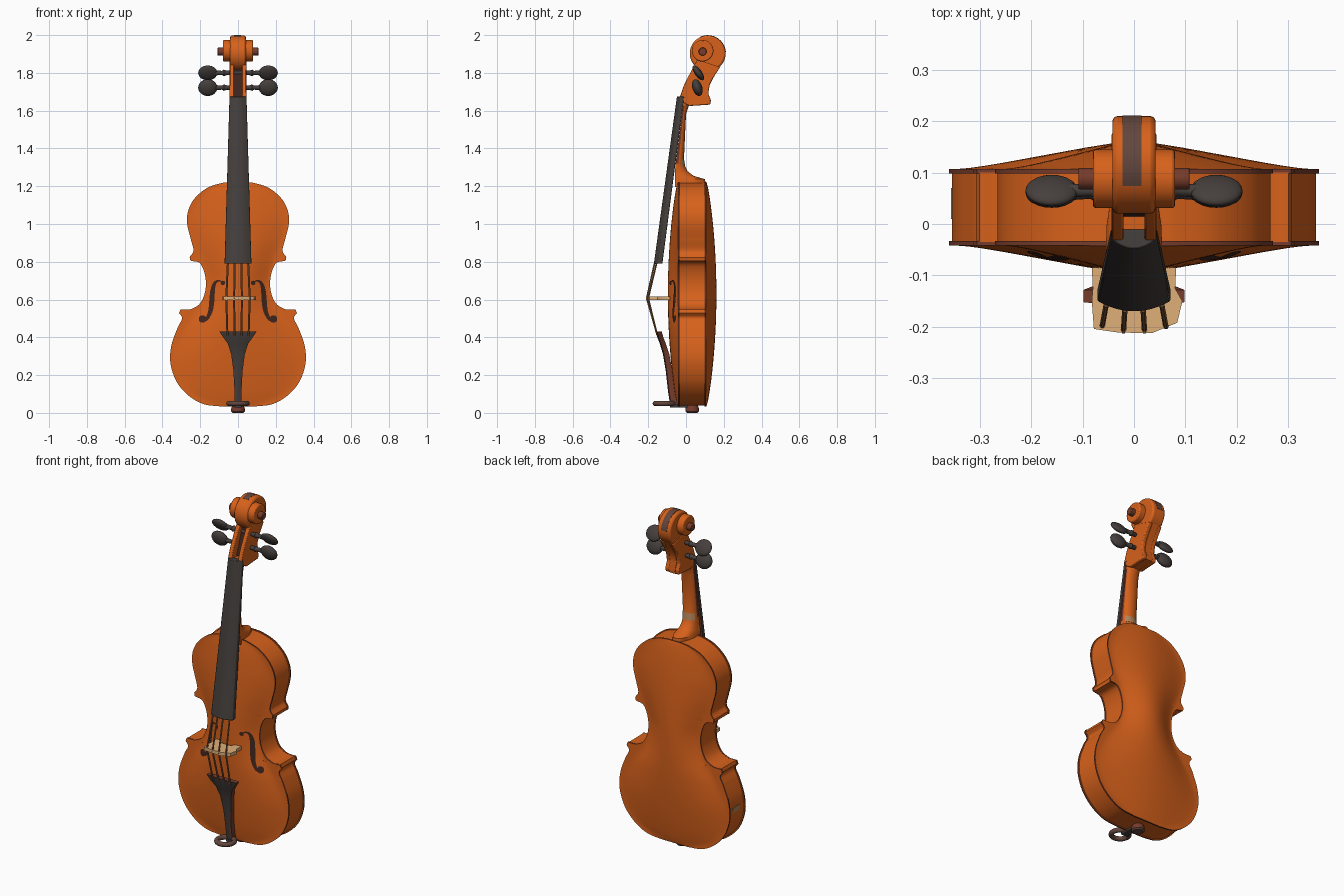
import bpy, bmesh, math
from mathutils import Vector

if "Cube" in bpy.data.objects:
    bpy.data.objects.remove(bpy.data.objects["Cube"])


def material(name, rgb):
    m = bpy.data.materials.new(name)
    m.diffuse_color = (*rgb, 1)
    m.use_nodes = True
    m.node_tree.nodes["Principled BSDF"].inputs["Base Color"].default_value = m.diffuse_color
    return m


VARNISH = material("orange varnish", (0.68, 0.12, 0.011))
EBONY = material("ebony", (0.06, 0.05, 0.046))
MAPLE = material("pale maple", (0.74, 0.43, 0.19))
SAND = material("sandy wood", (0.45, 0.23, 0.1))
BROWN = material("red brown", (0.18, 0.045, 0.025))
TAUPE = material("grey brown", (0.125, 0.062, 0.046))
SHADE = material("dark groove", (0.05, 0.018, 0.012))
GUT = material("string brown", (0.27, 0.12, 0.05))


def finish(name, bm, mats, bevel=0.0, angle=40):
    bmesh.ops.recalc_face_normals(bm, faces=bm.faces)
    me = bpy.data.meshes.new(name)
    bm.to_mesh(me)
    bm.free()
    ob = bpy.data.objects.new(name, me)
    bpy.context.collection.objects.link(ob)
    for m in mats:
        me.materials.append(m)
    bpy.ops.object.select_all(action='DESELECT')
    ob.select_set(True)
    bpy.context.view_layer.objects.active = ob
    bpy.ops.object.shade_smooth_by_angle(angle=math.radians(angle))
    if bevel:
        b = ob.modifiers.new("bevel", 'BEVEL')
        b.width, b.segments, b.limit_method = bevel, 2, 'ANGLE'
    return ob


def loft(name, sections, mat, bevel=0.0, angle=40):
    """Skin a list of equal closed sections and cap both ends."""
    bm = bmesh.new()
    rings = [[bm.verts.new(p) for p in s] for s in sections]
    n = len(rings[0])
    for a, b in zip(rings, rings[1:]):
        for i in range(n):
            j = (i + 1) % n
            bm.faces.new((a[i], a[j], b[j], b[i]))
    bm.faces.new(rings[0])
    bm.faces.new(rings[-1])
    return finish(name, bm, [mat], bevel, angle)


def recolour(ob, mat, rule):
    """Give a second material to the faces that pass a rule."""
    ob.data.materials.append(mat)
    for f in ob.data.polygons:
        if rule(f.normal, f.center):
            f.material_index = 1


def side_prism(name, yz, x0, x1, mat, bevel=0.0):
    return loft(name, [[(x, y, z) for y, z in yz] for x in (x0, x1)], mat, bevel)


def side_disc(name, y, z, r, half, mat, bevel=0.006):
    ring = [(y + r * math.cos(k * math.pi / 20), z + r * math.sin(k * math.pi / 20)) for k in range(40)]
    return side_prism(name, ring, -half, half, mat, bevel)


def tube(name, pts, r, mat):
    """Thin round rod through straight points, nearly vertical."""
    ring = [(r * math.cos(k * math.pi / 3), r * math.sin(k * math.pi / 3)) for k in range(6)]
    return loft(name, [[(x + a, y + b, z) for a, b in ring] for x, y, z in pts], mat)


def spline(pts, steps=8):
    """Smooth curve through 2D points."""
    p = [Vector(q) for q in pts]
    p = [2 * p[0] - p[1]] + p + [2 * p[-1] - p[-2]]
    out = []
    for i in range(1, len(p) - 2):
        a, b, c, d = p[i - 1:i + 3]
        for k in range(steps):
            t = k / steps
            out.append(0.5 * (2 * b + (c - a) * t + (2 * a - 5 * b + 4 * c - d) * t * t
                              + (3 * b - a - 3 * c + d) * t ** 3))
    return out + [p[-2]]


# Body outline, right half from bottom to top, split at the sharp corners
lower = [(0.09, 0.034), (0.18, 0.046), (0.26, 0.09), (0.325, 0.165), (0.358, 0.265),
         (0.352, 0.36), (0.32, 0.45), (0.296, 0.5), (0.312, 0.528)]
waist = [(0.305, 0.547), (0.255, 0.548), (0.205, 0.575), (0.177, 0.63), (0.17, 0.69),
         (0.18, 0.75), (0.205, 0.795), (0.252, 0.806)]
upper = [(0.256, 0.825), (0.236, 0.86), (0.25, 0.92), (0.269, 1.0), (0.264, 1.07),
         (0.23, 1.135), (0.165, 1.19), (0.09, 1.216), (0.04, 1.222)]
outline = spline(lower) + spline(waist) + spline(upper)

# Smooth width that ignores the corners, used for the arching
flow = spline([(0.12, 0.034), (0.28, 0.13), (0.345, 0.28), (0.29, 0.43), (0.195, 0.57),
               (0.165, 0.69), (0.19, 0.8), (0.24, 0.93), (0.25, 1.04), (0.19, 1.15), (0.09, 1.222)])


def arch(x, z):
    w = flow[-1].x
    for a, b in zip(flow, flow[1:]):
        if a.y <= z <= b.y:
            w = a.x + (b.x - a.x) * (z - a.y) / max(b.y - a.y, 1e-6)
            break
    t = min(max((z - 0.034) / 1.188, 0), 1)
    u = min(abs(x) / w, 1)
    return 0.054 * math.sin(math.pi * t) ** 0.7 * (1 - u * u) ** 1.5


def plate(name, y_edge, sign):
    bm = bmesh.new()
    us = [math.sin(k * math.pi / 32) for k in range(-16, 17)]
    outer = [[bm.verts.new((p.x * u, y_edge + sign * arch(p.x * u, p.y), p.y)) for u in us] for p in outline]
    inner = [[bm.verts.new((p.x * u, y_edge - sign * 0.009, p.y)) for u in us] for p in outline]
    for g in (outer, inner):
        for a, b in zip(g, g[1:]):
            for i in range(len(us) - 1):
                bm.faces.new((a[i], a[i + 1], b[i + 1], b[i]))

    def rim(g):
        return [r[0] for r in g] + g[-1][1:-1] + [r[-1] for r in reversed(g)] + g[0][-2:0:-1]
    a, b = rim(outer), rim(inner)
    for i in range(len(a)):
        j = (i + 1) % len(a)
        bm.faces.new((a[i], a[j], b[j], b[i])).material_index = 1
    return finish(name, bm, [VARNISH, BROWN])


plate("front_plate", -0.042, -1)
plate("back_plate", 0.107, 1)

# Ribs, slightly inside the plate edges, with a small pale patch on one side
half = [(p.x * 0.983, 0.63 + (p.y - 0.63) * 0.992) for p in outline]
loop = half + [(-x, z) for x, z in reversed(half)]
loft("ribs", [[(x, y, z) for x, z in loop] for y in (-0.035, 0.1)], VARNISH)
side_prism("rib_patch", [(0.01, 0.29), (0.07, 0.29), (0.07, 0.32), (0.01, 0.32)], -0.3555, -0.347, SAND)

# Sound holes: thin curved ribbons with round ends lying on the belly
for s, side in ((-1, "left"), (1, "right")):
    path = spline([(0.08, 0.688), (0.10, 0.7), (0.122, 0.688), (0.134, 0.65), (0.138, 0.6),
                   (0.146, 0.54), (0.166, 0.496), (0.186, 0.488), (0.196, 0.505)], 6)
    bm = bmesh.new()

    def on_belly(x, z):
        return bm.verts.new((s * x, -0.046 - arch(x, z), z))
    prev = None
    for i, p in enumerate(path):
        d = (path[min(i + 1, len(path) - 1)] - path[max(i - 1, 0)]).normalized()
        w = 0.002 + 0.0115 * math.sin(math.pi * i / (len(path) - 1)) ** 2
        pair = [on_belly(p.x - d.y * w * k, p.y + d.x * w * k) for k in (-1, 1)]
        if prev:
            bm.faces.new((prev[0], prev[1], pair[1], pair[0]))
        prev = pair
    for cx, cz, r in ((0.08, 0.688, 0.012), (0.188, 0.497, 0.02)):
        bm.faces.new([on_belly(cx + r * math.cos(k * math.pi / 6), cz + r * math.sin(k * math.pi / 6))
                      for k in range(12)])
    finish("sound_hole_" + side, bm, [SHADE])


def half_round(z, w, yf, yb, k0=0):
    return [(w * math.cos(k * math.pi / 12), yf + (yb - yf) * math.sin(k * math.pi / 12) ** 0.8, z)
            for k in range(k0, 13 - k0)]


# Neck and heel: half-round sections with darker flanks, and a pale collar on the back
neck = loft("neck", [half_round(*s) for s in (
    (1.67, 0.042, -0.012, 0.05), (1.625, 0.042, -0.018, 0.015), (1.58, 0.042, -0.022, 0.0),
    (1.32, 0.046, -0.055, -0.012), (1.28, 0.047, -0.058, 0.008), (1.255, 0.05, -0.058, 0.04),
    (1.237, 0.055, -0.058, 0.1), (1.195, 0.055, -0.058, 0.108))], VARNISH)
recolour(neck, BROWN, lambda n, c: abs(n.x) > 0.9 and 1.32 < c.z < 1.61)
loft("neck_collar", [half_round(1.345, 0.0465, -0.05, -0.011, 2), half_round(1.305, 0.0475, -0.053, -0.004, 2)],
     SAND)


def board(name, stations, crown, bevel):
    """Dark tapering board with a crowned front."""
    secs = []
    for z, w, yf, yb in stations:
        front = [(w * k / 6, yf + crown * (k / 6) ** 2, z) for k in range(-6, 7)]
        secs.append([(-w, yb, z)] + front + [(w, yb, z)])
    return loft(name, secs, EBONY, bevel)


# Fingerboard and tailpiece, brown on the hidden and side faces
fingerboard = board("fingerboard", ((1.675, 0.045, -0.048, -0.01), (0.79, 0.071, -0.17, -0.125)), 0.02, 0.003)
recolour(fingerboard, BROWN, lambda n, c: n.y > 0.5)
tailpiece = board("tailpiece", ((0.43, 0.098, -0.158, -0.128), (0.4, 0.078, -0.152, -0.12),
                                (0.365, 0.053, -0.138, -0.106), (0.31, 0.036, -0.122, -0.088),
                                (0.22, 0.024, -0.107, -0.072), (0.12, 0.019, -0.096, -0.06),
                                (0.045, 0.019, -0.085, -0.035)), 0.006, 0)
recolour(tailpiece, BROWN, lambda n, c: n.y > 0.3 or abs(n.x) > 0.4 or n.z > 0.7)

# Tail loop, saddle and end button
bpy.ops.mesh.primitive_torus_add(location=(0, -0.115, 0.05), major_radius=0.048, minor_radius=0.014,
                                 major_segments=28, minor_segments=10)
ring = bpy.context.object
ring.name = "tail_loop"
ring.data.materials.append(TAUPE)
bpy.ops.object.shade_smooth()
side_prism("saddle", [(-0.085, 0.028), (0.03, 0.028), (0.03, 0.042), (-0.085, 0.045)], -0.02, 0.02, EBONY, 0.003)
disc = [(math.cos(k * math.pi / 12), math.sin(k * math.pi / 12)) for k in range(24)]
button = loft("end_button", [[(r * a, 0.033 + r * b, z) for a, b in disc]
                             for r, z in ((0.028, 0), (0.036, 0.008), (0.036, 0.024), (0.026, 0.045))], BROWN)
recolour(button, TAUPE, lambda n, c: n.z < -0.5)

# Bridge
bridge = [(-0.082, -0.085), (-0.045, -0.085), (-0.03, -0.11), (0.03, -0.11), (0.045, -0.085), (0.082, -0.085),
          (0.08, -0.125), (0.094, -0.15), (0.084, -0.192), (0.035, -0.212), (-0.03, -0.211),
          (-0.078, -0.204), (-0.082, -0.15), (-0.08, -0.125)]
loft("bridge", [[(x, y, z) for x, y in bridge] for z in (0.597, 0.617)], MAPLE)

# Strings: from the board over the bridge to the tailpiece
for i, k in enumerate((-1, -0.33, 0.33, 1)):
    tube(f"string_{i}", [(0.054 * k, -0.168 + 0.0116 * k * k, 0.79), (0.062 * k, -0.209 + 0.009 * k * k, 0.607),
                         (0.056 * k, -0.152, 0.41)], 0.0052, GUT)

# Pegbox: two cheeks, with a dark floor and an outer back wall between them
back = [(0.18, 1.83), (0.145, 1.775), (0.125, 1.735), (0.118, 1.69), (0.132, 1.655), (0.128, 1.632)]
cheek = [(-0.032, 1.675), (-0.01, 1.737), (0.03, 1.815), (0.06, 1.87)] + back + [(0.02, 1.625), (-0.012, 1.64)]
for s, side in ((-1, "left"), (1, "right")):
    side_prism("pegbox_cheek_" + side, cheek, s * 0.02, s * 0.044, VARNISH, 0.005)
side_prism("pegbox_back", [(0.04, 1.66), (0.085, 1.76), (0.11, 1.85)] + back + [(0.02, 1.627)],
           -0.021, 0.021, VARNISH)
side_prism("pegbox_floor", [(0.015, 1.675), (0.045, 1.755), (0.075, 1.85), (0.112, 1.85),
                            (0.087, 1.76), (0.045, 1.66)], -0.0205, 0.0205, SHADE)

# Scroll: large body, wide volute and small eye
side_disc("scroll_body", 0.115, 1.903, 0.095, 0.042, VARNISH, 0.01)
side_disc("scroll_volute", 0.088, 1.917, 0.057, 0.08, VARNISH)
side_disc("scroll_eye", 0.088, 1.913, 0.021, 0.108, BROWN, 0.003)
arc = [math.radians(a) for a in range(5, 120, 5)]
strip = [[(x, 0.115 + r * math.cos(a), 1.903 + r * math.sin(a))
          for x, r in ((-0.022, 0.0965), (0.015, 0.0965), (0.015, 0.09), (-0.022, 0.09))] for a in arc]
loft("scroll_strip", strip, TAUPE)

# Tuning pegs: tapered shafts with flat oval heads, two on each side
for s, side in ((-1, "left"), (1, "right")):
    for z, y, tilt, thick, level in ((1.8, 0.065, 35, 0.019, "upper"), (1.722, 0.06, 18, 0.026, "lower")):
        secs = [[(s * x, y + r * a, z + r * b) for a, b in disc]
                for x, r in ((-0.03, 0.009), (0.06, 0.012), (0.075, 0.017), (0.085, 0.011), (0.13, 0.014))]
        loft(f"peg_shaft_{side}_{level}", secs, EBONY)
        bpy.ops.mesh.primitive_uv_sphere_add(segments=20, ring_count=12, location=(s * 0.16, y, z),
                                             rotation=(math.radians(tilt), 0, 0))
        head = bpy.context.object
        head.name = f"peg_head_{side}_{level}"
        head.scale = (0.051, thick, 0.046)
        head.data.materials.append(EBONY)
        bpy.ops.object.shade_smooth()
